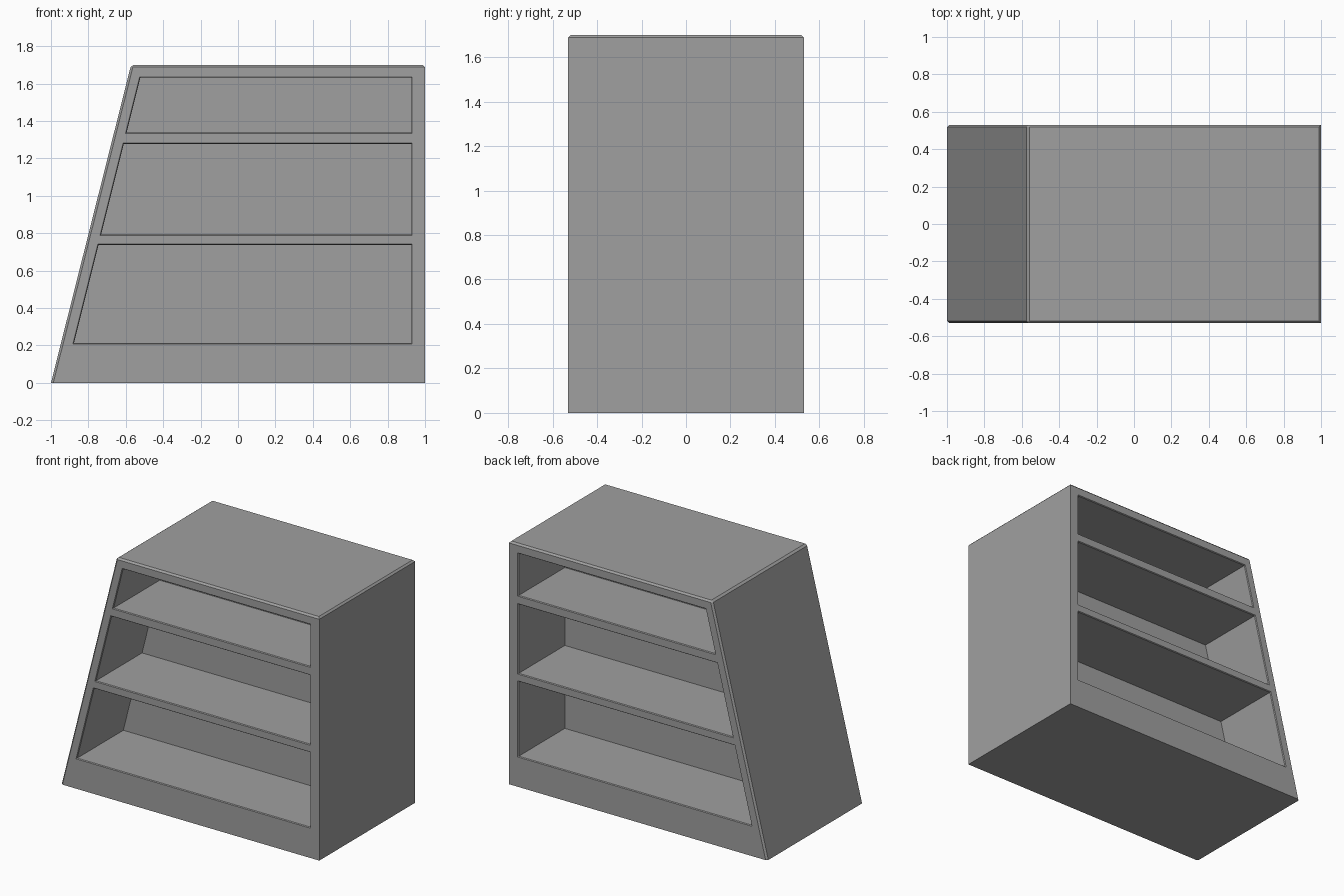
import bpy, bmesh

cube = bpy.data.objects.get("Cube")
if cube:
    bpy.data.objects.remove(cube, do_unlink=True)

HEIGHT, HALF_DEPTH = 1.70, 0.53
LEAN = 0.25          # sideways run of the slanted side per unit of height
DIVIDER = 0.015      # half thickness of the central panel
CHAMFER = 0.012
LIP = 0.006

grey = bpy.data.materials.new("mid grey")
grey.use_nodes = True
colour = (0.35, 0.35, 0.35, 1)
grey.diffuse_color = colour
grey.node_tree.nodes["Principled BSDF"].inputs["Base Color"].default_value = colour


def make_object(name, bm):
    bmesh.ops.recalc_face_normals(bm, faces=bm.faces)
    mesh = bpy.data.meshes.new(name)
    bm.to_mesh(mesh)
    bm.free()
    mesh.materials.append(grey)
    obj = bpy.data.objects.new(name, mesh)
    bpy.context.collection.objects.link(obj)
    return obj


def loft(bm, sections):
    """Closed solid through (y, outline) sections, each outline in x and z."""
    rings = [[bm.verts.new((x, y, z)) for x, z in outline] for y, outline in sections]
    for a, b in zip(rings, rings[1:]):
        for i in range(len(a)):
            j = (i + 1) % len(a)
            bm.faces.new((a[i], a[j], b[j], b[i]))
    bm.faces.new(rings[0])
    bm.faces.new(rings[-1])


def opening(bottom, top, grow):
    """Outline of a bay whose left edge follows the slanted side."""
    def left(z):
        return -0.933 + LEAN * z - grow
    right, low, high = 0.93 + grow, bottom - grow, top + grow
    return [(left(low), low), (right, low), (right, high), (left(high), high)]


# Cabinet body with one slanted side, chamfered along its top and slanted edges
bm = bmesh.new()
outline = [(-1, 0), (1, 0), (1, HEIGHT), (-1 + 0.252 * HEIGHT, HEIGHT)]
loft(bm, [(-HALF_DEPTH, outline), (HALF_DEPTH, outline)])


def is_chamfered(edge):
    a, b = (v.co for v in edge.verts)
    on_top = min(a.z, b.z) > HEIGHT - 0.01
    slanted = abs(a.x - b.x) > 0.1 and abs(a.z - b.z) > 0.1
    return on_top or slanted


bmesh.ops.bevel(bm, geom=[e for e in bm.edges if is_chamfered(e)],
                offset=CHAMFER, segments=1, affect='EDGES')
cabinet = make_object("shelf_cabinet", bm)

# Three bays on each face, with a narrow chamfered lip at the mouth
bm = bmesh.new()
for bottom, top in ((0.21, 0.74), (0.79, 1.28), (1.335, 1.635)):
    for side in (-1, 1):
        loft(bm, [(side * (HALF_DEPTH + LIP), opening(bottom, top, LIP)),
                  (side * (HALF_DEPTH - LIP), opening(bottom, top, -LIP / 2)),
                  (side * DIVIDER, opening(bottom, top, -LIP / 2))])
cutter = make_object("bay_cutter", bm)
cutter.hide_render = True

cut = cabinet.modifiers.new("bays", 'BOOLEAN')
cut.operation = 'DIFFERENCE'
cut.solver = 'EXACT'
cut.object = cutter
bpy.context.view_layer.objects.active = cabinet
bpy.ops.object.modifier_apply(modifier=cut.name)
bpy.data.objects.remove(cutter, do_unlink=True)
